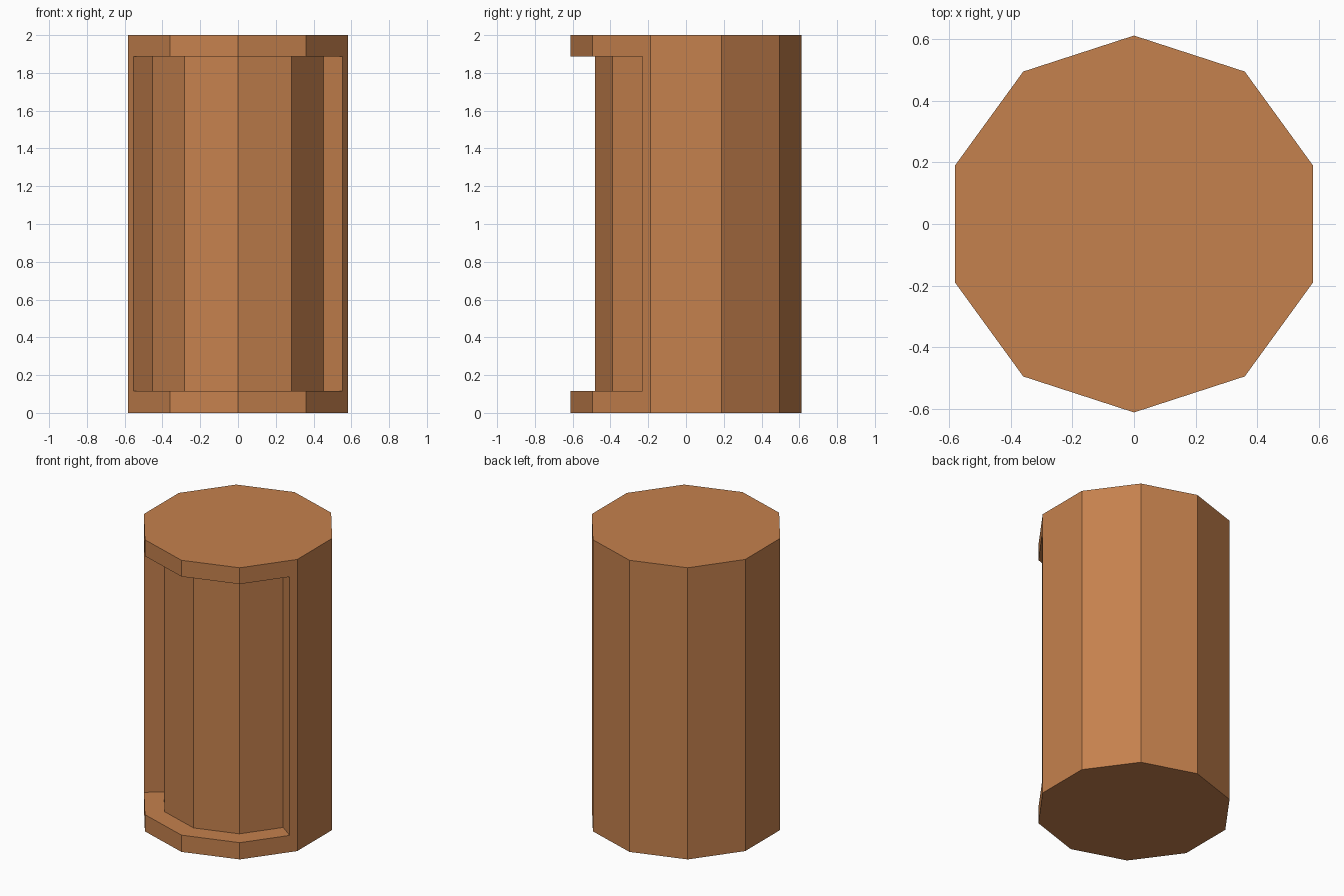
import bpy, bmesh, math
from mathutils import Vector

if "Cube" in bpy.data.objects:
    bpy.data.objects.remove(bpy.data.objects["Cube"])

R, H = 0.612, 2.0            # outer radius and height of the ten-sided column
Z0, Z1 = 0.115, 1.888        # bottom and top of the front recess
DEPTH, RIM = 0.1235, 0.05    # recess depth, side rim left beside the recess


def polar(r, deg):
    a = math.radians(deg)
    return Vector((r * math.cos(a), r * math.sin(a)))


def toward(a, b, dist):
    return a + (b - a).normalized() * dist


# Outer section: five points across the opening, then round the back
left = toward(polar(R, -162), polar(R, -126), RIM)
right = toward(polar(R, -18), polar(R, -54), RIM)
front = [left] + [polar(R, d) for d in (-126, -90, -54)] + [right]
outer = front + [polar(R, -18 + 36 * i) for i in range(7)]

# Recessed section, pushed in square to each facet
r_in = R - DEPTH / math.cos(math.radians(18))
inner = ([left - polar(DEPTH, -144)]
         + [polar(r_in, d) for d in (-126, -90, -54)]
         + [right - polar(DEPTH, -36)])

bm = bmesh.new()
ring = lambda pts, z: [bm.verts.new((p.x, p.y, z)) for p in pts]
rows = [ring(outer, z) for z in (0, Z0, Z1, H)]
lo, hi = ring(inner, Z0), ring(inner, Z1)
n = len(outer)

# Outer walls, leaving the front open between the two ledges
for lvl in range(3):
    a, b = rows[lvl], rows[lvl + 1]
    for i in range(n):
        if lvl == 1 and i < 4:
            continue
        j = (i + 1) % n
        bm.faces.new((a[i], a[j], b[j], b[i]))

# Recess back wall, ledges and side jambs
for i in range(4):
    bm.faces.new((lo[i], lo[i + 1], hi[i + 1], hi[i]))
    bm.faces.new((rows[1][i], rows[1][i + 1], lo[i + 1], lo[i]))
    bm.faces.new((rows[2][i], hi[i], hi[i + 1], rows[2][i + 1]))
for i in (0, 4):
    bm.faces.new((rows[1][i], lo[i], hi[i], rows[2][i]))

# Flat ends
bm.faces.new(rows[0][::-1])
bm.faces.new(rows[3])
bmesh.ops.recalc_face_normals(bm, faces=bm.faces[:])

mesh = bpy.data.meshes.new("recessed_column")
bm.to_mesh(mesh)
bm.free()
mat = bpy.data.materials.new("warm brown")
mat.diffuse_color = (0.56, 0.22, 0.075, 1)
mat.use_nodes = True
mat.node_tree.nodes["Principled BSDF"].inputs["Base Color"].default_value = mat.diffuse_color
mesh.materials.append(mat)
bpy.context.collection.objects.link(bpy.data.objects.new("recessed_column", mesh))
